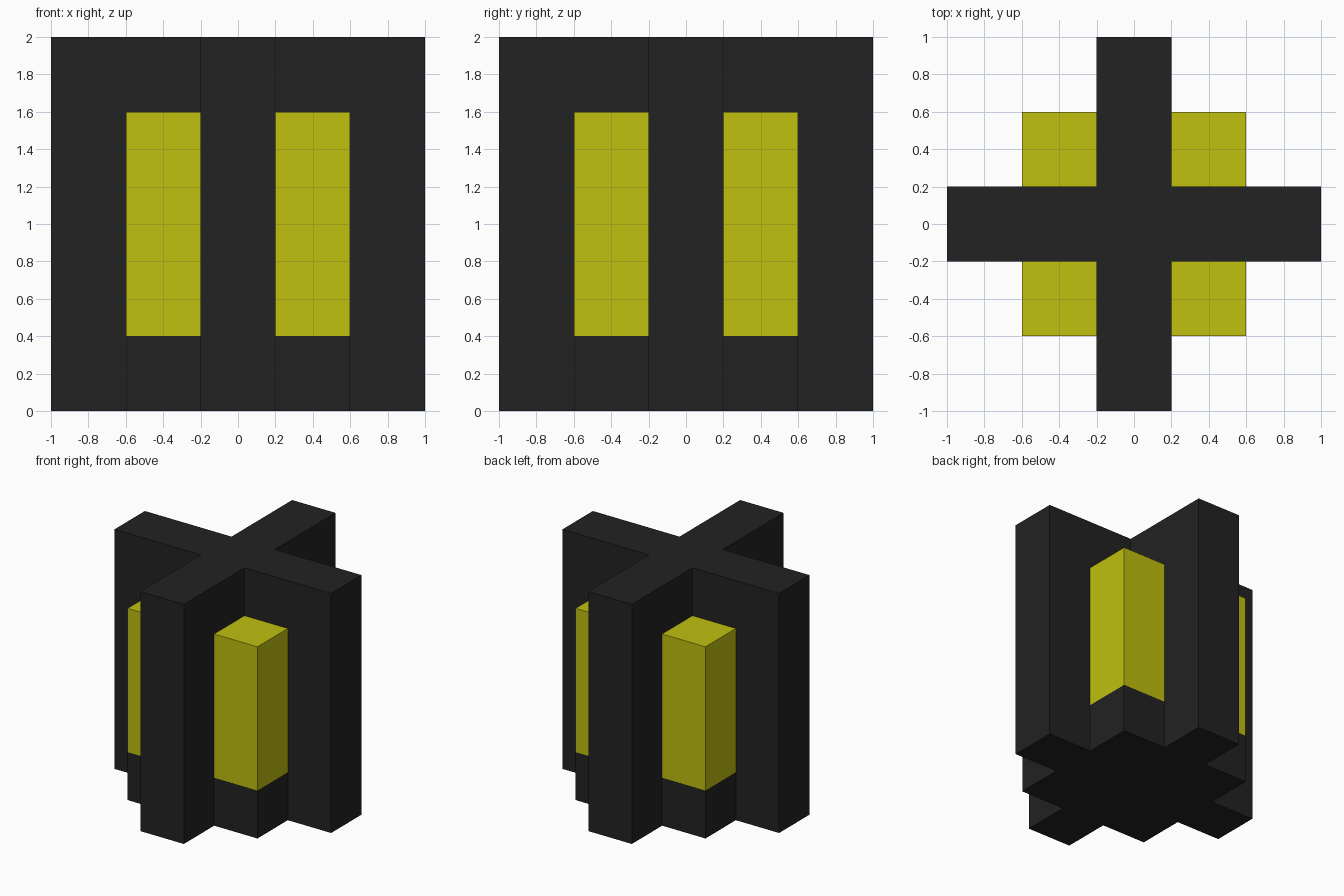
import bpy
import bmesh

if "Cube" in bpy.data.objects:
    bpy.data.objects.remove(bpy.data.objects["Cube"], do_unlink=True)


def make_material(name, color):
    mat = bpy.data.materials.new(name)
    mat.use_nodes = True
    mat.diffuse_color = color
    mat.node_tree.nodes["Principled BSDF"].inputs["Base Color"].default_value = color
    return mat


def extrude_profile(name, points, z0, z1, mat):
    """Extrude a counter-clockwise outline from z0 up to z1."""
    bm = bmesh.new()
    base = bm.faces.new([bm.verts.new((x, y, z0)) for x, y in points])
    ext = bmesh.ops.extrude_face_region(bm, geom=[base], use_keep_orig=True)
    top = [v for v in ext["geom"] if isinstance(v, bmesh.types.BMVert)]
    bmesh.ops.translate(bm, verts=top, vec=(0, 0, z1 - z0))
    bmesh.ops.recalc_face_normals(bm, faces=bm.faces)
    mesh = bpy.data.meshes.new(name)
    bm.to_mesh(mesh)
    bm.free()
    mesh.materials.append(mat)
    obj = bpy.data.objects.new(name, mesh)
    bpy.context.collection.objects.link(obj)
    return obj


charcoal = make_material("charcoal", (0.016, 0.016, 0.016, 1))
yellow = make_material("yellow", (0.523, 0.523, 0.005, 1))

ARM, HALF, OUTER = 1.0, 0.2, 0.6   # arm length, half arm width, block edge

# Cross-shaped body: one arm outline turned four times
outline = []
arm = [(ARM, -HALF), (ARM, HALF), (HALF, HALF)]
for _ in range(4):
    outline += arm
    arm = [(-y, x) for x, y in arm]
extrude_profile("cross_body", outline, 0, 2, charcoal)

# Yellow blocks on dark feet in the four inner corners
for sx, side in ((1, "left"), (-1, "right")):
    for sy, end in ((-1, "front"), (1, "back")):
        square = [(sx * x, sy * y) for x, y in
                  ((HALF, HALF), (OUTER, HALF), (OUTER, OUTER), (HALF, OUTER))]
        extrude_profile(f"foot_{end}_{side}", square, 0, 0.4, charcoal)
        extrude_profile(f"yellow_block_{end}_{side}", square, 0.4, 1.6, yellow)
